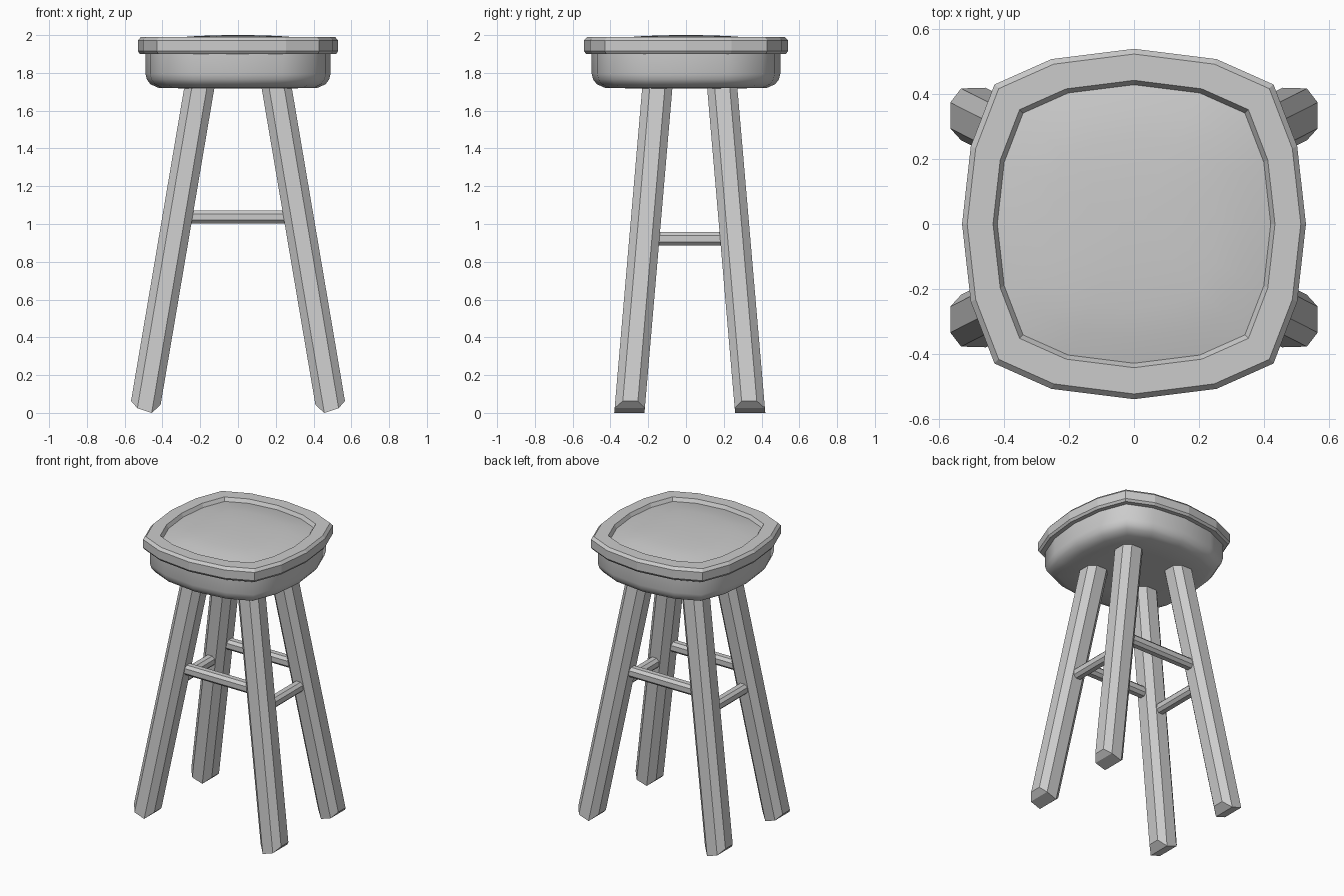
import bpy, math

if "Cube" in bpy.data.objects:
    bpy.data.objects.remove(bpy.data.objects["Cube"])

QUARTER = [(0.53, 0), (0.503, 0.24), (0.43, 0.43), (0.255, 0.508), (0, 0.54)]
# Rounded-square seat outline, 16 points counter-clockwise
OUTLINE = (QUARTER[:4] + [(-x, y) for x, y in QUARTER[:0:-1]]
           + [(-x, -y) for x, y in QUARTER[:4]] + [(x, -y) for x, y in QUARTER[:0:-1]])


def make(name, verts, faces, smooth=None):
    me = bpy.data.meshes.new(name)
    me.from_pydata(verts, [], faces)
    me.update()
    ob = bpy.data.objects.new(name, me)
    bpy.context.collection.objects.link(ob)
    bpy.ops.object.select_all(action='DESELECT')
    bpy.context.view_layer.objects.active = ob
    ob.select_set(True)
    bpy.ops.object.mode_set(mode='EDIT')
    bpy.ops.mesh.select_all(action='SELECT')
    bpy.ops.mesh.normals_make_consistent(inside=False)
    bpy.ops.object.mode_set(mode='OBJECT')
    if smooth:
        bpy.ops.object.shade_smooth_by_angle(angle=math.radians(smooth))
    return ob


def bridge(n, rings, closed=False):
    """Quads joining consecutive rings of n vertices."""
    last = rings if closed else rings - 1
    return [(r * n + i, r * n + (i + 1) % n,
             (r + 1) % rings * n + (i + 1) % n, (r + 1) % rings * n + i)
            for r in range(last) for i in range(n)]


def seat_part(name, profile, closed=False, caps=False, smooth=None):
    """Sweep a (scale, z) profile around the seat outline."""
    verts = [(x * s, y * s, z) for s, z in profile for x, y in OUTLINE]
    n, r = len(OUTLINE), len(profile)
    faces = bridge(n, r, closed)
    if caps:
        faces += [tuple(range(n)), tuple(range((r - 1) * n, r * n))]
    return make(name, verts, faces, smooth)


def octagon(h, f):
    """Square of half-width h with corners cut, flats of half-length f."""
    return [(h, -f), (h, f), (f, h), (-f, h), (-h, f), (-h, -f), (-f, -h), (f, -h)]


# Seat: rim, domed panel and rounded underside
seat_part("seat_rim", [(0.90, 1.90), (0.98, 1.90), (1.0, 1.915), (1.0, 1.972),
                       (0.97, 1.99), (0.82, 1.99), (0.795, 1.965), (0.78, 1.93)], closed=True)
seat_part("seat_panel", [(0.795, 1.94), (0.795, 1.966), (0.65, 1.983), (0.48, 1.993),
                         (0.28, 1.998), (0.1, 2.0)], caps=True, smooth=40)
seat_part("seat_base", [(0.925, 1.91), (0.925, 1.795), (0.91, 1.765), (0.875, 1.74),
                        (0.79, 1.72), (0.5, 1.718)], caps=True, smooth=50)

# Splayed legs with faceted feet
Y0 = 0.02
FOOT_Z = {0.08: 0.063, 0.04: 0.025, -0.04: 0.0, -0.08: 0.042}


def leg_centre(z):
    return 0.497 - 0.292 * z / 1.72, 0.32 - 0.148 * z / 1.72


def leg(name, sx, sy):
    verts = []
    for top in (False, True):
        for dx, dy in octagon(0.08, 0.04):
            z = 1.78 if top else FOOT_Z[dx]
            cx, cy = leg_centre(z)
            verts.append((sx * (cx + dx), sy * (cy + dy) + Y0, z))
    foot = [(0, 1, 2, 7), (7, 2, 3, 6), (6, 3, 4, 5)]
    make(name, verts, bridge(8, 2) + foot + [tuple(range(8, 16))])


# Stretchers between neighbouring legs
def stretcher(name, axis, side, z):
    cx, cy = leg_centre(z)
    half = cx if axis == 'x' else cy
    verts = []
    for end in (-half, half):
        for a, b in octagon(0.035, 0.017):
            if axis == 'x':
                verts.append((end, side * cy + Y0 + a, z + b))
            else:
                verts.append((side * cx + a, end + Y0, z + b))
    make(name, verts, bridge(8, 2) + [tuple(range(8)), tuple(range(8, 16))])


for sy, yname in ((-1, "front"), (1, "back")):
    stretcher(yname + "_stretcher", 'x', sy, 1.037)
    for sx, xname in ((-1, "left"), (1, "right")):
        leg(f"{yname}_{xname}_leg", sx, sy)
for sx, xname in ((-1, "left"), (1, "right")):
    stretcher(xname + "_stretcher", 'y', sx, 0.922)
